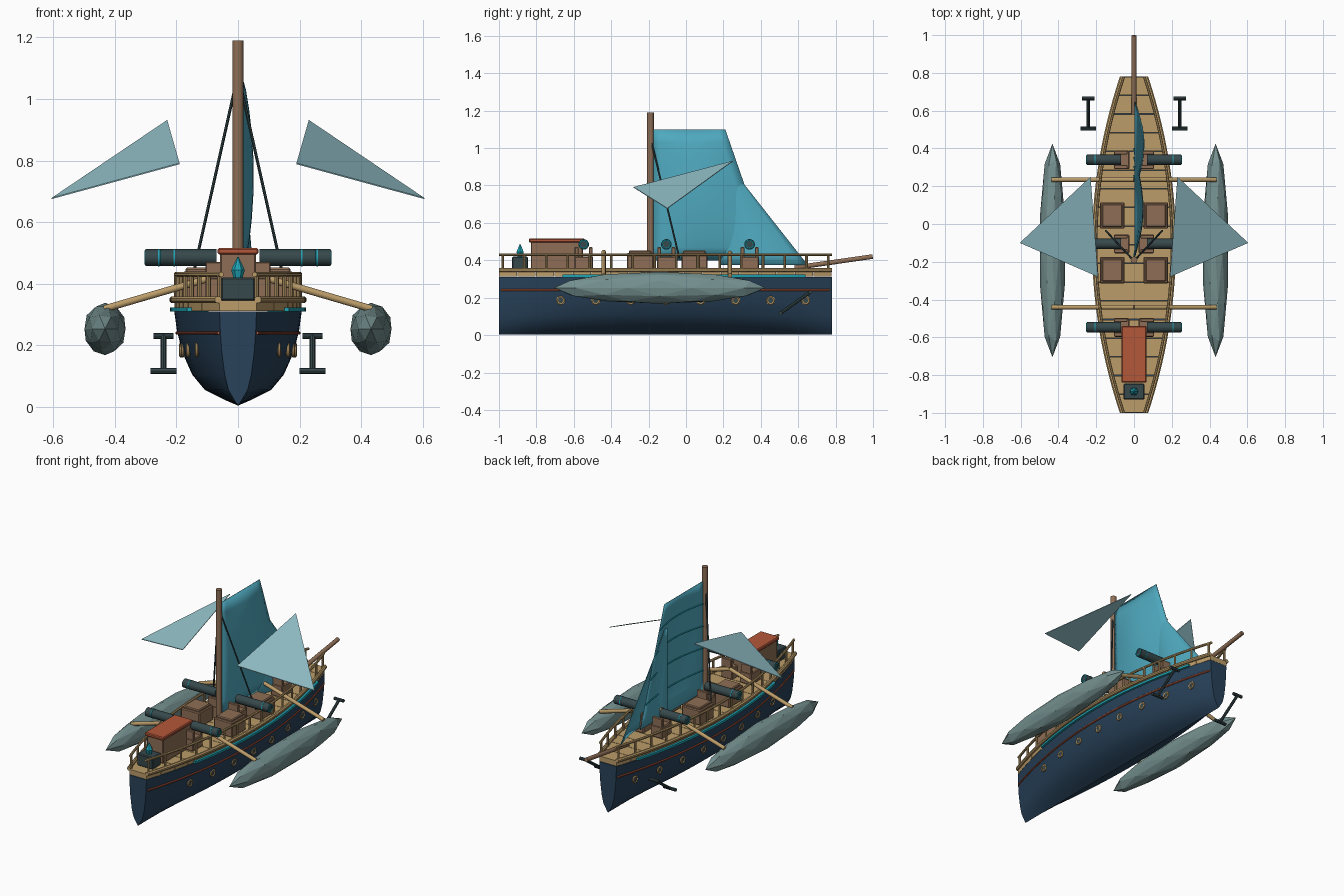
import bpy, bmesh, math
from mathutils import Vector

if "Cube" in bpy.data.objects:
    bpy.data.objects.remove(bpy.data.objects["Cube"])


def material(name, hexcode):
    srgb = [int(hexcode[i:i + 2], 16) / 255 for i in (0, 2, 4)]
    col = [((c + 0.055) / 1.055) ** 2.4 for c in srgb] + [1]
    m = bpy.data.materials.new(name)
    m.use_nodes = True
    m.diffuse_color = col
    m.node_tree.nodes["Principled BSDF"].inputs["Base Color"].default_value = col
    return m


NAVY = material("navy", "28425a")
TEAL = material("bright teal", "1fa3b4")
RUST = material("rust orange", "b4573a")
TAN = material("tan wood", "bb9c69")
BROWN = material("brown wood", "8f6f56")
IRON = material("dark iron", "36484b")
GREY = material("float grey", "74908f")
SAIL = material("sail blue", "4fa9bf")
FIN = material("pale fin", "92c0c8")


def finish(name, bm, mat, smooth=False):
    bmesh.ops.recalc_face_normals(bm, faces=bm.faces)
    me = bpy.data.meshes.new(name)
    bm.to_mesh(me)
    bm.free()
    me.materials.append(mat)
    ob = bpy.data.objects.new(name, me)
    bpy.context.collection.objects.link(ob)
    if smooth:
        bpy.ops.object.select_all(action="DESELECT")
        ob.select_set(True)
        bpy.context.view_layer.objects.active = ob
        bpy.ops.object.shade_smooth_by_angle(angle=math.radians(40))
    return ob


def loft(name, rows, mat, closed=True, smooth=True):
    """Skin a list of equal rows of points; closed rows get end caps."""
    bm = bmesh.new()
    vs = [[bm.verts.new(p) for p in r] for r in rows]
    n = len(rows[0])
    for a, b in zip(vs, vs[1:]):
        for i in range(n if closed else n - 1):
            j = (i + 1) % n
            bm.faces.new((a[i], a[j], b[j], b[i]))
    if closed:
        bm.faces.new(vs[0])
        bm.faces.new(vs[-1])
    return finish(name, bm, mat, smooth)


def strip(name, path, rx, rz, mat, n=8):
    """Sweep an ellipse (n=4: rectangle) in the xz plane along a lengthwise path."""
    k = 1.414 if n == 4 else 1
    ang = [math.tau * (i + 0.5) / n for i in range(n)]
    rows = [[(x + k * rx * math.cos(a), y, z + k * rz * math.sin(a)) for a in ang] for x, y, z in path]
    return loft(name, rows, mat)


def rod(name, p, q, r, mat, n=10, r2=None):
    p, q = Vector(p), Vector(q)
    d = q - p
    rot = d.to_track_quat("Z", "Y")
    rows = [[c + rot @ Vector((rad * math.cos(math.tau * i / n), rad * math.sin(math.tau * i / n), 0))
             for i in range(n)] for c, rad in ((p, r), (q, r if r2 is None else r2))]
    return loft(name, rows, mat)


def box(name, x, y, z, mat, bevel=0.005):
    bm = bmesh.new()
    bmesh.ops.create_cube(bm, size=1)
    for v in bm.verts:
        for i, (lo, hi) in enumerate((x, y, z)):
            v.co[i] = lo if v.co[i] < 0 else hi
    if bevel:
        bmesh.ops.bevel(bm, geom=bm.edges[:], offset=bevel, segments=1, affect="EDGES")
    return finish(name, bm, mat)


def ring(name, centre, major, minor, mat):
    """Torus facing along x."""
    rows = []
    for i in range(17):
        a = math.tau * i / 16
        rows.append([(centre[0] + minor * math.cos(b),
                      centre[1] + (major + minor * math.sin(b)) * math.cos(a),
                      centre[2] + (major + minor * math.sin(b)) * math.sin(a))
                     for b in (math.tau * k / 6 for k in range(6))])
    return loft(name, rows, mat)


# Hull shape: half breadth along the length, and fullness by height
BOW, STERN = -1.0, 0.78
SECTION = [(0, 0.004), (0.2, 0.022), (0.52, 0.055), (0.72, 0.105), (0.88, 0.18), (0.96, 0.25), (1, 0.31)]


def breadth(y):
    return 0.06 + 0.147 * (1 - ((y + 0.11) / 0.89) ** 2)


def fullness(z):
    for (f0, z0), (f1, z1) in zip(SECTION, SECTION[1:]):
        if z <= z1:
            return f0 + (f1 - f0) * (z - z0) / (z1 - z0)
    return 1


def along(y0, y1, n=28):
    return [y0 + (y1 - y0) * i / n for i in range(n + 1)]


outline = SECTION + [(-f, z) for f, z in reversed(SECTION[1:])]
loft("hull", [[(f * breadth(y), y, z) for f, z in outline] for y in along(BOW, STERN)], NAVY)

# Deck planks
step = (STERN - BOW) / 18
for i in range(18):
    a, b = BOW + i * step + 0.0015, BOW + (i + 1) * step - 0.0015
    loft("deck_plank", [[(s * breadth(y), y, z) for s, z in ((-1, .312), (1, .312), (1, .345), (-1, .345))]
                        for y in (a, b)], TAN, smooth=False)

for s, side in ((1, "left"), (-1, "right")):
    def edge(y0, y1, off, z):
        return [(s * (breadth(y) * fullness(z) + off), y, z) for y in along(y0, y1)]

    # Trim and railing
    strip(side + "_stripe", edge(-0.99, 0.77, 0.001, 0.24), 0.006, 0.006, RUST)
    strip(side + "_teal_trim", edge(-0.66, 0.64, 0.004, 0.316), 0.01, 0.007, TEAL, 4)
    strip(side + "_gunwale", edge(BOW, STERN, 0.004, 0.348), 0.012, 0.012, TAN)
    strip(side + "_rail", edge(BOW, STERN, -0.006, 0.43), 0.008, 0.008, TAN)
    for y in along(-0.98, 0.76, 15):
        x = s * (breadth(y) - 0.006)
        rod(side + "_rail_post", (x, y, 0.345), (x, y, 0.43), 0.007, TAN, 8)

    # Portholes
    for y in along(-0.67, 0.64, 7):
        x = s * (breadth(y) * fullness(0.185) + 0.002)
        ring(side + "_porthole_frame", (x, y, 0.185), 0.019, 0.006, TAN)
        rod(side + "_porthole_glass", (x - s * 0.01, y, 0.185), (x + s * 0.002, y, 0.185), 0.017, IRON, 12)

    # Outrigger float and its beams
    bm = bmesh.new()
    bmesh.ops.create_icosphere(bm, subdivisions=2, radius=1)
    for v in bm.verts:
        v.co = (s * 0.432 + v.co.x * 0.07, -0.14 + v.co.y * 0.565, 0.253 + v.co.z * 0.085)
    finish(side + "_float", bm, GREY)
    for y in (0.235, -0.44):
        rod(side + "_outrigger_beam", (s * 0.435, y, 0.318), (0, y, 0.445), 0.012, TAN)

    # Cannons on stepped carriages
    for y, tip in ((0.34, 0.25), (-0.105, 0.30), (-0.547, 0.25)):
        box(side + "_carriage_base", sorted((s * 0.025, s * 0.105)), (y - 0.05, y + 0.05), (0.345, 0.42), BROWN)
        for d in (-0.038, 0.038):
            box(side + "_carriage_cheek", sorted((s * 0.035, s * 0.105)), (y + d - 0.01, y + d + 0.01),
                (0.415, 0.47), BROWN, 0.003)
        rod(side + "_cannon", (s * 0.07, y, 0.485), (s * tip, y, 0.485), 0.027, IRON, 16)
        ring(side + "_muzzle_ring", (s * tip, y, 0.485), 0.021, 0.004, TEAL)
        rod(side + "_cannon_band", (s * (tip - 0.045), y, 0.485), (s * (tip - 0.04), y, 0.485), 0.0285, TEAL, 16)

    # Cargo crates
    for y in (0.045, -0.245):
        box(side + "_crate", sorted((s * 0.05, s * 0.18)), (y - 0.07, y + 0.07), (0.345, 0.44), BROWN)
        box(side + "_crate_lid", sorted((s * 0.06, s * 0.17)), (y - 0.06, y + 0.06), (0.435, 0.452), BROWN)

    # Anchor
    x = s * 0.242
    rod(side + "_anchor_shank", (x, 0.505, 0.117), (x, 0.665, 0.23), 0.009, IRON, 8)
    for y, z, w in ((0.505, 0.117, 0.042), (0.665, 0.23, 0.033)):
        rod(side + "_anchor_bar", (x - w, y, z), (x + w, y, z), 0.01, IRON, 8)

    # Mast stay and floating side fin
    rod(side + "_stay", (s * 0.01, -0.185, 1.035), (s * 0.15, -0.035, 0.41), 0.005, IRON, 6)
    fin = [Vector(p) for p in ((s * .23, .25, .93), (s * .19, -.28, .79), (s * .605, -.1, .677))]
    loft(side + "_fin", [[p + Vector((0, 0, h)) for p in fin] for h in (-0.002, 0.002)], FIN, smooth=False)

# Cabin and bow lantern
box("cabin", (-0.058, 0.058), (-0.83, -0.55), (0.345, 0.5), BROWN)
box("cabin_roof", (-0.066, 0.066), (-0.84, -0.54), (0.495, 0.516), RUST)
box("lantern_base", (-0.055, 0.055), (-0.93, -0.845), (0.345, 0.42), IRON)
rod("crystal_lower", (0, -0.887, 0.415), (0, -0.887, 0.445), 0.014, TEAL, 6, 0.022)
rod("crystal_upper", (0, -0.887, 0.445), (0, -0.887, 0.487), 0.022, TEAL, 6, 0.002)

# Mast and spar
rod("mast", (0, -0.19, 0.345), (0, -0.19, 1.19), 0.018, BROWN, 12)
rod("long_spar", (0, 0.58, 0.36), (0, 0.998, 0.42), 0.013, BROWN, 10)


# Sails
def main_point(u, v):
    z = 0.4 + 0.7 * v
    right = 0.21 + 0.345 * (1.1 - z)
    return (0.004 + 0.045 * math.sin(math.pi * u) * math.sin(math.pi * v) ** 0.7,
            -0.175 + u * (right + 0.175), z)


def jib_point(u, v):
    z = 0.375 + 0.565 * v
    right = 0.65 - 0.445 * v
    return (0.004 + 0.05 * math.sin(math.pi * u) * (1 - v), 0.18 + u * (right - 0.18), z)


for name, point in (("main_sail", main_point), ("jib_sail", jib_point)):
    rows = [[point(i / 10, j / 10) for i in range(11)] for j in range(11)]
    ob = loft(name, rows, SAIL, closed=False)
    mod = ob.modifiers.new("thickness", "SOLIDIFY")
    mod.thickness = 0.004
    mod.offset = 0

for v in (0.2, 0.4, 0.6, 0.8):
    path = [Vector(main_point(i / 10, v)) - Vector((0.005, 0, 0)) for i in range(11)]
    strip("sail_batten", path, 0.004, 0.004, TEAL, 6)
